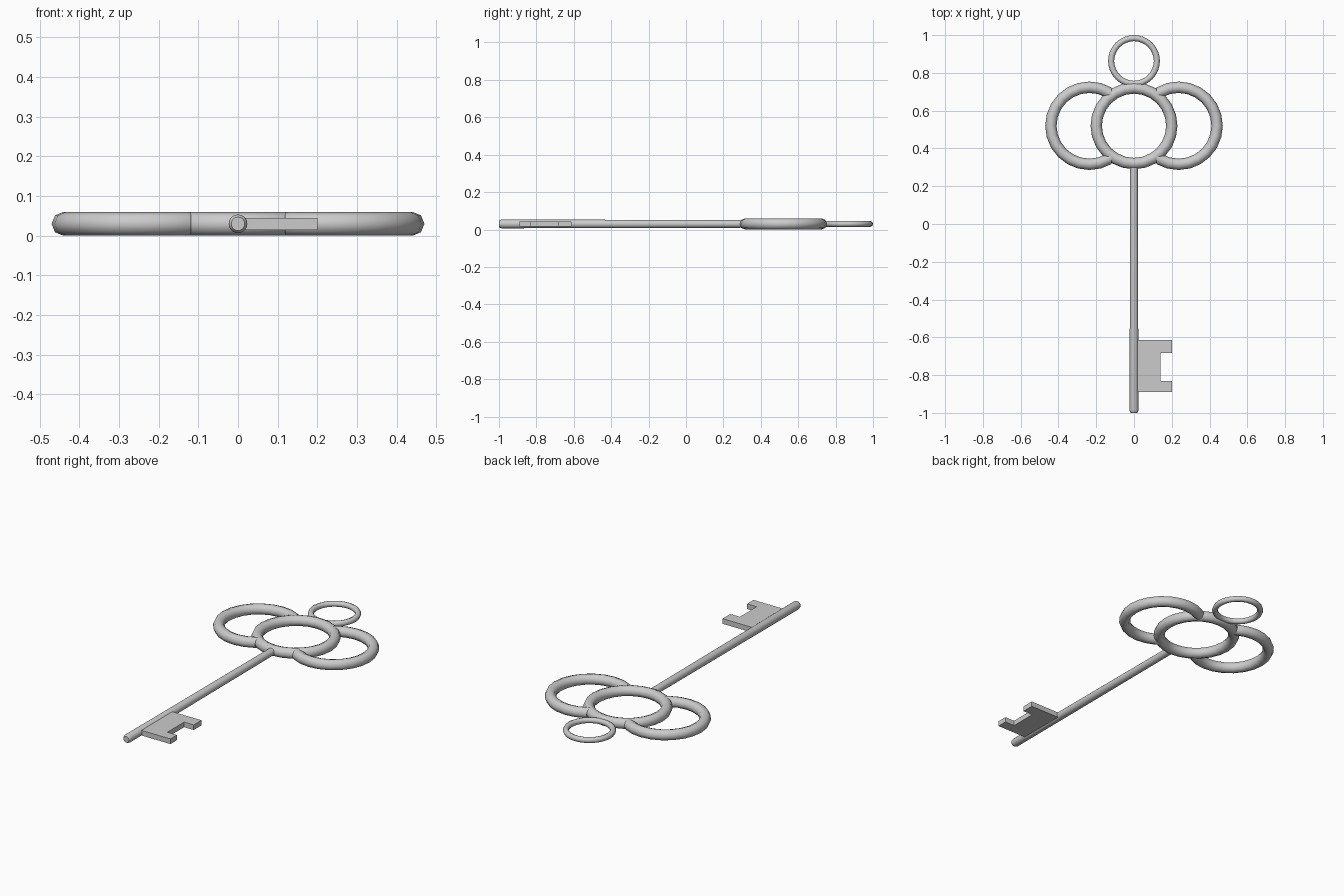
import bpy, bmesh
from math import cos, sin, pi

if "Cube" in bpy.data.objects:
    bpy.data.objects.remove(bpy.data.objects["Cube"])

Z = 0.03  # mid height of the key


def finish(name, bm, angle=None):
    bmesh.ops.recalc_face_normals(bm, faces=bm.faces)
    mesh = bpy.data.meshes.new(name)
    bm.to_mesh(mesh)
    bm.free()
    ob = bpy.data.objects.new(name, mesh)
    bpy.context.collection.objects.link(ob)
    if angle:
        bpy.ops.object.select_all(action='DESELECT')
        ob.select_set(True)
        bpy.context.view_layer.objects.active = ob
        bpy.ops.object.shade_smooth_by_angle(angle=angle)
    return ob


def ring(name, x, y, major, minor, segs=24, sides=8, cut=None):
    bm = bmesh.new()
    loops = []
    for i in range(segs):
        a = 2 * pi * i / segs
        loop = []
        for j in range(sides):
            b = 2 * pi * j / sides
            r = major + minor * cos(b)
            loop.append(bm.verts.new((x + r * cos(a), y + r * sin(a), Z + minor * sin(b))))
        loops.append(loop)
    for i in range(segs):
        p, q = loops[i], loops[(i + 1) % segs]
        for j in range(sides):
            k = (j + 1) % sides
            bm.faces.new((p[j], q[j], q[k], p[k]))
    if cut:  # keep only the part beyond the cutting plane
        bmesh.ops.bisect_plane(bm, geom=bm.verts[:] + bm.edges[:] + bm.faces[:],
                               plane_co=(cut, 0, 0), plane_no=(cut, 0, 0), clear_inner=True)
    return finish(name, bm, 0.87)


# Bow: full middle ring, two side rings that stop at it, small hanging ring
ring("bow_middle_ring", 0, 0.52, 0.20, 0.03)
for side, s in (("left", -1), ("right", 1)):
    ring("bow_" + side + "_ring", s * 0.236, 0.52, 0.204, 0.03, cut=s * 0.118)
ring("hanging_ring", 0, 0.863, 0.121, 0.016, segs=32)

# Shaft: slightly tapered round bar with a softened tip
bm = bmesh.new()
stations = [(-1.0, 0.017), (-0.995, 0.021), (-0.985, 0.0235), (0.31, 0.0205)]
n = 20
loops = [[bm.verts.new((r * cos(2 * pi * i / n), y, Z + r * sin(2 * pi * i / n)))
          for i in range(n)] for y, r in stations]
for p, q in zip(loops, loops[1:]):
    for i in range(n):
        k = (i + 1) % n
        bm.faces.new((p[i], p[k], q[k], q[i]))
bm.faces.new(loops[0])
bm.faces.new(loops[-1])
finish("shaft", bm, 0.7)

# Bit: notched flat plate
bm = bmesh.new()
outline = [(0.01, -0.89), (0.2, -0.89), (0.2, -0.832), (0.14, -0.832),
           (0.14, -0.682), (0.2, -0.682), (0.2, -0.613), (0.01, -0.613)]
face = bm.faces.new([bm.verts.new((x, y, Z - 0.015)) for x, y in outline])
top = bmesh.ops.extrude_face_region(bm, geom=[face])["geom"]
bmesh.ops.translate(bm, vec=(0, 0, 0.029),
                    verts=[v for v in top if isinstance(v, bmesh.types.BMVert)])
finish("bit", bm)
